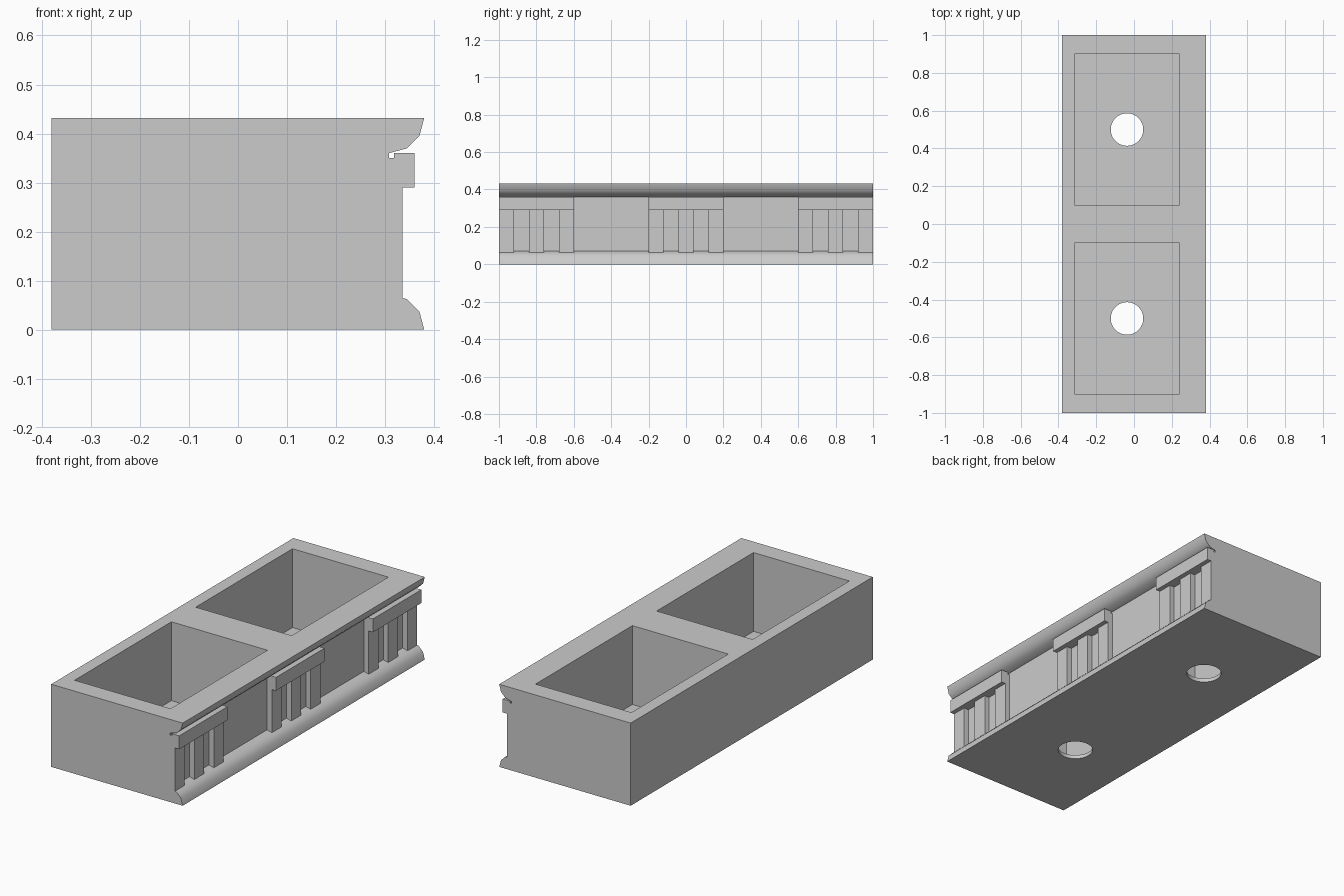
import bpy
import bmesh
from math import radians

cube = bpy.data.objects.get("Cube")
if cube:
    bpy.data.objects.remove(cube, do_unlink=True)

# One plain stone colour
stone = bpy.data.materials.new("grey_stone")
stone.use_nodes = True
GREY = (0.6, 0.6, 0.6, 1)
stone.diffuse_color = GREY
stone.node_tree.nodes["Principled BSDF"].inputs["Base Color"].default_value = GREY


def extrude_profile(name, profile, y0, y1):
    """Extrude an x-z outline along y."""
    bm = bmesh.new()
    face = bm.faces.new([bm.verts.new((x, y0, z)) for x, z in profile])
    result = bmesh.ops.extrude_face_region(bm, geom=[face])
    moved = [v for v in result["geom"] if isinstance(v, bmesh.types.BMVert)]
    bmesh.ops.translate(bm, verts=moved, vec=(0, y1 - y0, 0))
    bmesh.ops.recalc_face_normals(bm, faces=bm.faces[:])
    mesh = bpy.data.meshes.new(name)
    bm.to_mesh(mesh)
    bm.free()
    mesh.materials.append(stone)
    obj = bpy.data.objects.new(name, mesh)
    bpy.context.collection.objects.link(obj)
    return obj


def box(name, x0, x1, y0, y1, z0, z1):
    return extrude_profile(name, [(x0, z0), (x1, z0), (x1, z1), (x0, z1)], y0, y1)


def select_only(obj):
    bpy.ops.object.select_all(action="DESELECT")
    obj.select_set(True)
    bpy.context.view_layer.objects.active = obj


def cut(target, cutter):
    cutter.hide_render = True
    mod = target.modifiers.new("cut", "BOOLEAN")
    mod.operation = "DIFFERENCE"
    mod.solver = "EXACT"
    mod.object = cutter
    select_only(target)
    bpy.ops.object.modifier_apply(modifier=mod.name)
    bpy.data.objects.remove(cutter, do_unlink=True)


HEIGHT, BACK, WALL, FLOOR = 0.432, -0.38, 0.308, 0.02

# Long trough body with mirrored base and cornice mouldings
moulding = [(0.38, 0), (0.37, 0.037), (0.345, 0.062), (WALL, 0.072)]
cornice = [(x, HEIGHT - z) for x, z in reversed(moulding)]
body = extrude_profile("planter_body",
                       [(BACK, 0)] + moulding + cornice + [(BACK, HEIGHT)], -1, 1)

# Two open compartments, each with a round drain hole
for side in (-1, 1):
    mid = side * 0.5
    cut(body, box("pocket_cutter", -0.315, 0.24, mid - 0.4, mid + 0.4, FLOOR, 0.6))
    bpy.ops.mesh.primitive_cylinder_add(vertices=48, radius=0.086, depth=0.2,
                                        location=(-0.037, mid, 0))
    cut(body, bpy.context.object)

select_only(body)
bpy.ops.object.shade_smooth_by_angle(angle=radians(40))

# Three ornament groups: a grooved cap over three upright bars
cap_profile = [(WALL, 0.29), (0.36, 0.29), (0.36, 0.36),
               (0.318, 0.36), (0.318, 0.35), (WALL, 0.35)]
WIDTH = 0.4
STEP = WIDTH / 5
for place, start in (("front", -1), ("middle", -0.2), ("back", 0.6)):
    extrude_profile(place + "_cap", cap_profile, start, start + WIDTH)
    for i in range(3):
        y = start + 2 * i * STEP
        box(f"{place}_bar_{i + 1}", WALL, 0.336, y, y + STEP, 0.06, 0.29)
